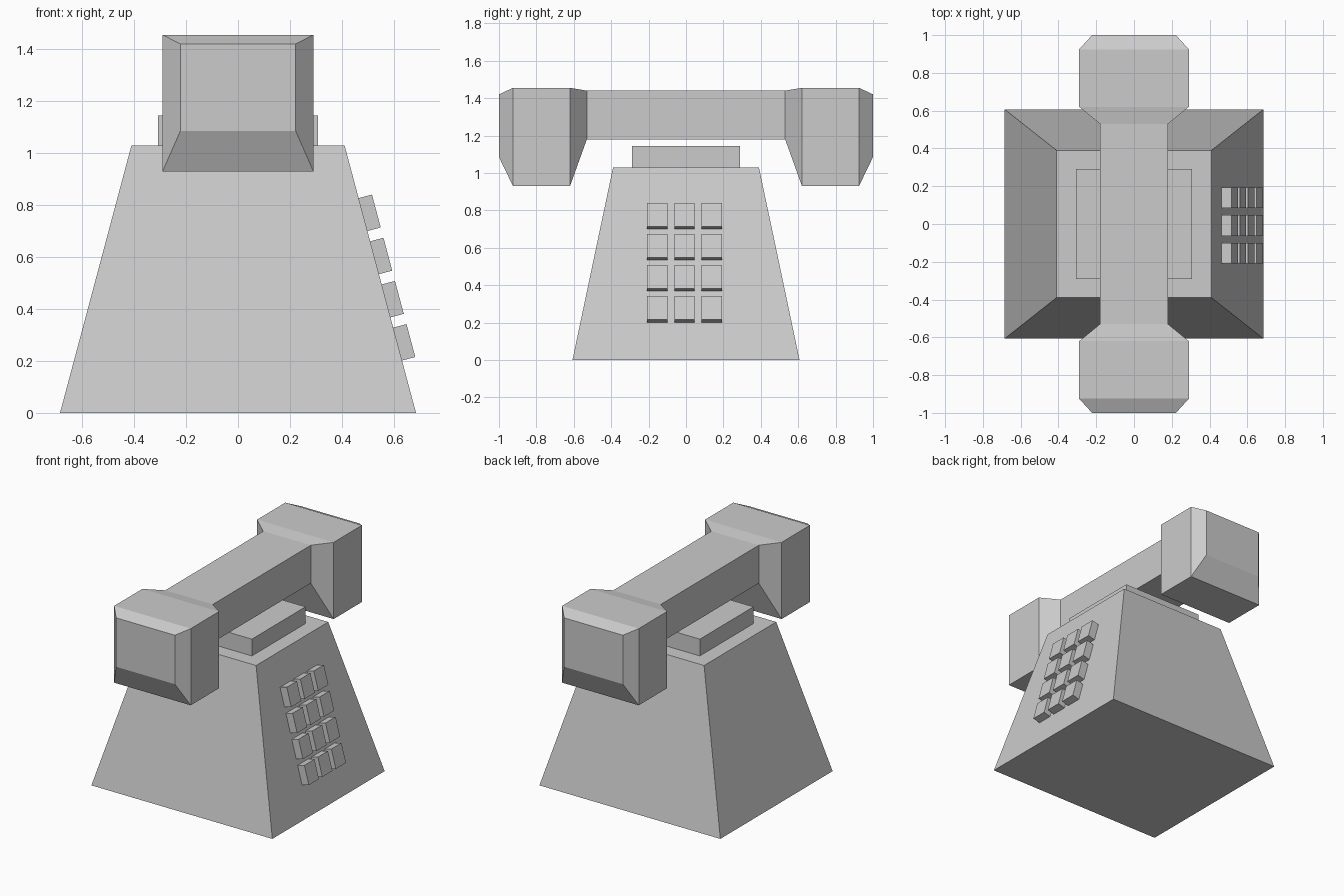
import bpy, bmesh, math
from mathutils import Matrix, Vector

if "Cube" in bpy.data.objects:
    bpy.data.objects.remove(bpy.data.objects["Cube"])


def finish(name, bm):
    bmesh.ops.recalc_face_normals(bm, faces=bm.faces[:])
    mesh = bpy.data.meshes.new(name)
    bm.to_mesh(mesh)
    bm.free()
    obj = bpy.data.objects.new(name, mesh)
    bpy.context.collection.objects.link(obj)
    return obj


def loft(name, rings):
    """Skin a stack of four-cornered rings and cap both ends."""
    bm = bmesh.new()
    loops = [[bm.verts.new(p) for p in ring] for ring in rings]
    for a, b in zip(loops, loops[1:]):
        for i in range(4):
            j = (i + 1) % 4
            bm.faces.new((a[i], a[j], b[j], b[i]))
    bm.faces.new(loops[0])
    bm.faces.new(loops[-1])
    return finish(name, bm)


def flat_ring(x, y, z):
    return [(-x, -y, z), (x, -y, z), (x, y, z), (-x, y, z)]


def upright_ring(y, x, z0, z1):
    return [(-x, y, z0), (x, y, z0), (x, y, z1), (-x, y, z1)]


# Tapered body and the cradle plate on top
BOTTOM_X, TOP_X, BODY_H = 0.685, 0.41, 1.03
loft("body", [flat_ring(BOTTOM_X, 0.607, 0), flat_ring(TOP_X, 0.39, BODY_H)])
loft("cradle", [flat_ring(0.308, 0.29, BODY_H), flat_ring(0.308, 0.29, 1.145)])

# Handset: one end as sections (y, half width, bottom, top), mirrored along y
half = [(0.53, 0.18, 1.18, 1.44), (0.62, 0.29, 0.93, 1.455),
        (0.925, 0.29, 0.93, 1.455), (1.0, 0.222, 1.085, 1.42)]
sections = [(-y, x, a, b) for y, x, a, b in reversed(half)] + half
loft("handset", [upright_ring(*s) for s in sections])

# Keypad: 4 rows by 3 columns lying on the sloped right face
up = Vector((TOP_X - BOTTOM_X, 0, BODY_H)).normalized()
across = Vector((0, 1, 0))
out = across.cross(up)
frame = Matrix((across, up, out)).transposed().to_4x4()
frame.translation = (BOTTOM_X, 0, 0)
KEY_W, KEY_L, KEY_D = 0.109, 0.131, 0.053
for row in range(4):
    for col in range(3):
        bm = bmesh.new()
        place = Matrix.Translation((-0.008 + (col - 1) * 0.146,
                                    0.274 + row * 0.172, KEY_D / 2))
        size = Matrix.Diagonal((KEY_W, KEY_L, KEY_D, 1))
        bmesh.ops.create_cube(bm, size=1, matrix=frame @ place @ size)
        finish(f"key_{row + 1}_{col + 1}", bm)
